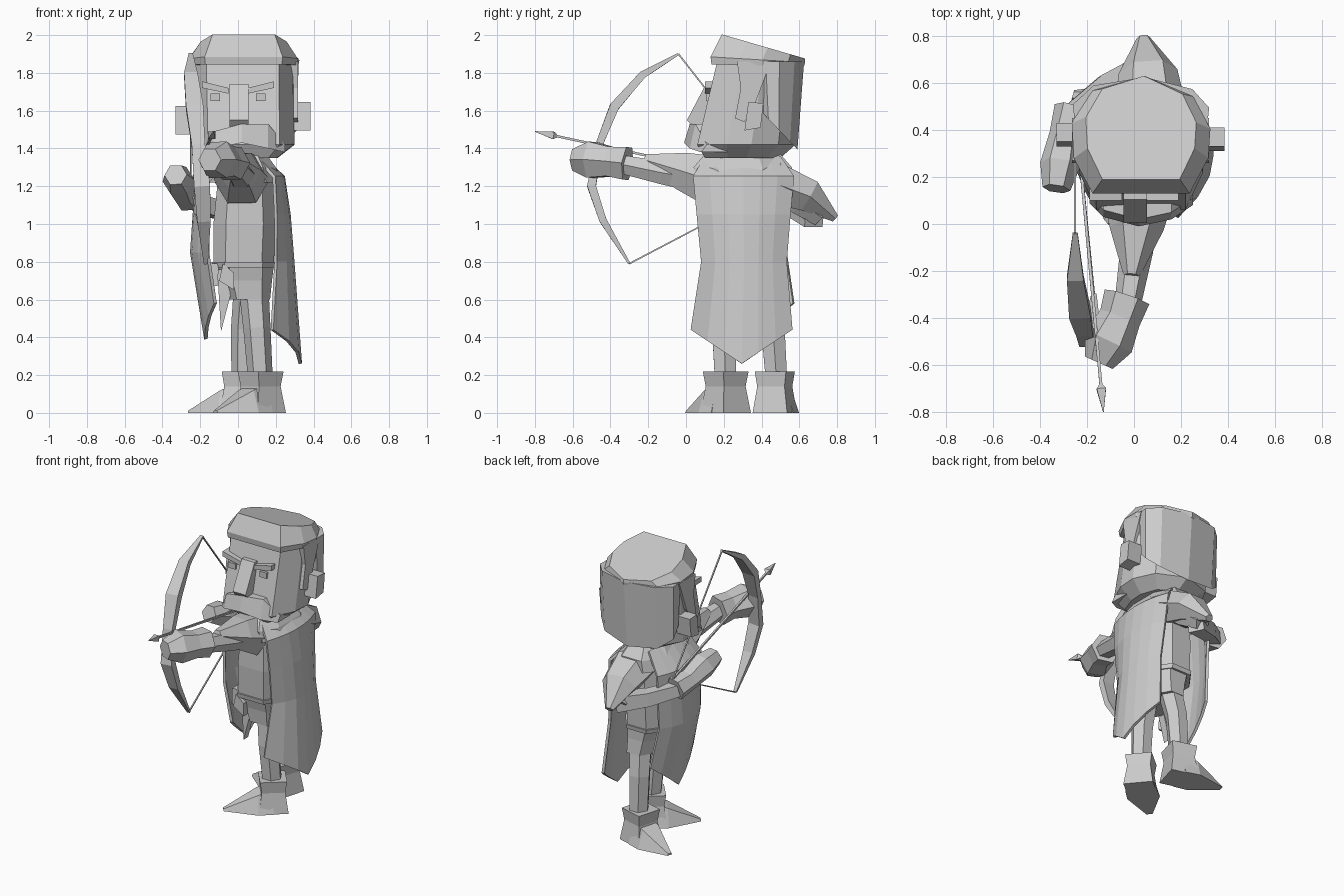
import bpy, bmesh, math
from mathutils import Vector

cube = bpy.data.objects.get("Cube")
if cube:
    bpy.data.objects.remove(cube, do_unlink=True)

clay = bpy.data.materials.new("plain grey")
clay.use_nodes = True
GREY = (0.6, 0.6, 0.6, 1)
clay.diffuse_color = GREY
clay.node_tree.nodes["Principled BSDF"].inputs["Base Color"].default_value = GREY

# Unit cross-sections: the body has a flat back, the head a ridged one
BODY = [(-0.6, -1), (0.6, -1), (1, -0.5), (1, 0.4), (0.45, 1), (-0.45, 1), (-1, 0.4), (-1, -0.5)]
HEAD = [(-0.7, -1), (0.7, -1), (0.97, -0.4), (1, 0.1), (0.75, 0.65),
        (0.05, 1), (-0.7, 0.75), (-1, 0.2), (-0.97, -0.4)]


def build(name, verts, faces):
    """Make a flat shaded object with outward normals."""
    mesh = bpy.data.meshes.new(name)
    bm = bmesh.new()
    points = [bm.verts.new(v) for v in verts]
    for face in faces:
        bm.faces.new([points[i] for i in face])
    bmesh.ops.recalc_face_normals(bm, faces=bm.faces)
    bm.to_mesh(mesh)
    bm.free()
    mesh.materials.append(clay)
    obj = bpy.data.objects.new(name, mesh)
    bpy.context.collection.objects.link(obj)
    return obj


def loft(name, rings):
    """Skin a closed body through rings with equal point counts."""
    n = len(rings[0])
    verts = [p for ring in rings for p in ring]
    faces = [(r * n + i, r * n + (i + 1) % n, (r + 1) * n + (i + 1) % n, (r + 1) * n + i)
             for r in range(len(rings) - 1) for i in range(n)]
    faces += [tuple(range(n)), tuple(range(len(verts) - n, len(verts)))]
    return build(name, verts, faces)


def ring(shape, z, cx, cy, rx, ry, tilt=0):
    """Scaled cross-section, optionally sloping from front to back."""
    return [(cx + rx * a, cy + ry * b, z + tilt * ry * b) for a, b in shape]


def stack(name, shape, rows):
    loft(name, [ring(shape, *row) for row in rows])


def tube(name, path, radii, sides=6, flat=1, ref=(1, 0, 0)):
    """Sweep a polygon of changing radius along a path."""
    path = [Vector(p) for p in path]
    rings = []
    for i, p in enumerate(path):
        d = (path[min(i + 1, len(path) - 1)] - path[max(i - 1, 0)]).normalized()
        a = d.cross(Vector(ref)).normalized()
        b = d.cross(a)
        turns = [2 * math.pi * (k + 0.5) / sides for k in range(sides)]
        rings.append([p + radii[i] * (a * flat * math.cos(t) + b * math.sin(t)) for t in turns])
    return loft(name, rings)


def prism(name, axis, outline, low, high):
    """Extrude a flat outline along the x or y axis."""
    def place(a, b, depth):
        return (depth, a, b) if axis == "x" else (a, depth, b)
    return loft(name, [[place(a, b, d) for a, b in outline] for d in (low, high)])


def sheet(name, rows, columns=6):
    """Curved cloth panel; each row: mid z, edge z, mid x, near x, far x, y from, y to."""
    verts, faces = [], []
    for zc, ze, xc, near, far, y0, y1 in rows:
        for i in range(columns + 1):
            t = 2 * i / columns - 1
            edge = near if t < 0 else far
            verts.append((xc + (edge - xc) * t * t, y0 + (y1 - y0) * (t + 1) / 2,
                          zc + (ze - zc) * abs(t)))
    n = columns + 1
    for r in range(len(rows) - 1):
        for i in range(columns):
            k = r * n + i
            faces.append((k, k + 1, k + n + 1, k + n))
    cloth = build(name, verts, faces)
    thick = cloth.modifiers.new("thickness", "SOLIDIFY")
    thick.thickness = 0.018
    thick.offset = 0


def boot(name, ankle, toe):
    """Flared shaft plus a pointed foot aimed at the toe."""
    c = Vector((*ankle, 0))
    u = Vector((*toe, 0)) - c
    length = u.length
    u.normalize()
    w = Vector((-u.y, u.x, 0))

    def square(z, r):
        return [c + (u * a + w * b) * r + Vector((0, 0, z))
                for a, b in ((1, 1), (1, -1), (-1, -1), (-1, 1))]
    loft(name + "_shaft", [square(0, 0.095), square(0.14, 0.075), square(0.22, 0.086)])

    def section(along, half, top):
        return [c + u * along + w * b + Vector((0, 0, z))
                for b, z in ((-half, 0), (half, 0), (half * 0.6, top), (-half * 0.6, top))]
    loft(name + "_toe", [section(0, 0.1, 0.16), section(0.1, 0.105, 0.12),
                         section(length, 0.02, 0.012)])


# Head and hair
stack("head", HEAD, [(1.35, 0.05, 0.3, 0.16, 0.2), (1.42, 0.03, 0.32, 0.27, 0.26),
                     (1.86, 0.025, 0.39, 0.275, 0.225)])
stack("hair_cap", HEAD, [(1.84, 0.03, 0.38, 0.29, 0.245, -0.02),
                         (1.87, 0.03, 0.38, 0.295, 0.25, -0.06),
                         (1.94, 0.03, 0.41, 0.235, 0.22, -0.29)])
stack("hair_back", HEAD, [(1.51, 0.03, 0.48, 0.285, 0.11, -1.05),
                          (1.86, 0.03, 0.48, 0.29, 0.145)])

# Ears, sideburns, eyes and slanted brows
for side, word, x, y, z in ((1, "left", 0.33, 0.36, 1.57), (-1, "right", -0.275, 0.38, 1.55)):
    prism(word + "_ear", "x", [(y - 0.05, z - 0.075), (y + 0.035, z - 0.06),
                               (y + 0.05, z + 0.07), (y - 0.03, z + 0.075)],
          x - 0.06 * side, x + 0.055 * side)
    prism(word + "_sideburn", "x", [(0.27, 1.86), (0.29, 1.72), (0.26, 1.56), (0.31, 1.54),
                                    (0.37, 1.65), (0.45, 1.86)],
          x - 0.1 * side, x - 0.012 * side)
    ex = 0.12 * side
    prism(word + "_eye", "y", [(ex - 0.026, 1.65), (ex + 0.026, 1.65),
                               (ex + 0.026, 1.69), (ex - 0.026, 1.69)], 0.105, 0.2)
    prism(word + "_brow", "y", [(0.05 * side, 1.69), (0.19 * side, 1.72),
                                (0.19 * side, 1.755), (0.05 * side, 1.72)], 0.1, 0.22)

# Nose, and moustache swept back at both ends
prism("nose", "x", [(0.005, 1.55), (0.04, 1.51), (0.16, 1.51), (0.18, 1.74), (0.105, 1.74)],
      -0.045, 0.055)
loft("moustache", [[(x, y, low), (x, y + 0.03, high), (x, 0.22, high), (x, 0.22, low)]
                   for x, y, low, high in ((-0.19, 0.09, 1.38, 1.41), (-0.13, 0.03, 1.4, 1.49),
                                           (0.02, -0.01, 1.43, 1.53), (0.16, 0.02, 1.4, 1.53),
                                           (0.25, 0.08, 1.38, 1.42))])

# Torso, belt, tunic skirt and pouches
stack("torso", BODY, [(0.79, 0.03, 0.3, 0.16, 0.2), (1.0, 0.035, 0.3, 0.165, 0.21),
                      (1.3, 0.04, 0.3, 0.14, 0.2)])
stack("belt", BODY, [(0.77, 0.03, 0.3, 0.165, 0.205), (0.8, 0.03, 0.3, 0.17, 0.21)])
stack("hips", BODY, [(0.6, 0.06, 0.32, 0.11, 0.18), (0.7, 0.05, 0.31, 0.13, 0.18),
                     (0.78, 0.04, 0.3, 0.15, 0.19)])
prism("front_pouch", "y", [(-0.1, 0.7), (-0.02, 0.65), (-0.02, 0.74), (-0.08, 0.79)], 0.09, 0.22)
prism("side_pouch", "y", [(-0.15, 0.68), (-0.11, 0.67), (-0.1, 0.79), (-0.15, 0.79)], 0.15, 0.3)
prism("hanging_tassel", "y", [(-0.09, 0.43), (-0.04, 0.62), (-0.06, 0.76), (-0.11, 0.76)],
      0.19, 0.24)

# Legs and boots
LEG = (0.08, 0.072, 0.065)
tube("left_leg", [(0.08, 0.22, 0.7), (0.1, 0.2, 0.45), (0.12, 0.21, 0.16)], LEG)
tube("right_leg", [(0.06, 0.41, 0.7), (0.035, 0.46, 0.45), (0.03, 0.48, 0.16)], LEG)
boot("left_boot", (0.12, 0.21), (-0.12, 0.01))
boot("right_boot", (0.02, 0.47), (-0.26, 0.55))

# Poncho: shoulder yoke, hanging panels and sleeves
stack("poncho_yoke", BODY, [(1.22, 0.03, 0.31, 0.2, 0.25), (1.3, 0.03, 0.3, 0.17, 0.26),
                            (1.37, 0.03, 0.3, 0.12, 0.2)])
sheet("poncho_back_panel", [(1.36, 1.35, 0.12, 0.1, 0.1, 0.1, 0.5),
                            (1.25, 1.25, 0.24, 0.19, 0.19, 0.04, 0.57),
                            (1.05, 1.05, 0.27, 0.2, 0.2, 0.06, 0.55),
                            (0.8, 0.8, 0.29, 0.2, 0.22, 0.085, 0.53),
                            (0.26, 0.44, 0.33, 0.18, 0.25, 0.03, 0.56)])
sheet("poncho_front_panel", [(1.36, 1.35, -0.08, -0.06, -0.06, 0.1, 0.5),
                             (1.22, 1.22, -0.22, -0.16, -0.16, 0.07, 0.55),
                             (0.85, 0.85, -0.245, -0.16, -0.16, 0.08, 0.53),
                             (0.39, 0.58, -0.17, -0.12, -0.12, 0.1, 0.57)])
tube("left_sleeve", [(0.02, 0.12, 1.235), (0.01, -0.02, 1.28), (-0.01, -0.22, 1.34)],
     (0.15, 0.115, 0.035))
tube("right_sleeve", [(0.07, 0.46, 1.22), (0.06, 0.65, 1.15), (0.04, 0.79, 1.03)],
     (0.16, 0.125, 0.03), flat=0.8)

# Arms and gauntlets
tube("left_arm", [(0.03, 0.12, 1.23), (0.01, -0.12, 1.27), (-0.03, -0.36, 1.32)],
     (0.09, 0.07, 0.055))
tube("left_gauntlet", [(-0.03, -0.31, 1.32), (-0.06, -0.4, 1.33), (-0.11, -0.5, 1.34),
                       (-0.15, -0.59, 1.34)], (0.1, 0.09, 0.11, 0.065))
tube("right_upper_arm", [(0.1, 0.48, 1.22), (0.06, 0.6, 1.12), (0.03, 0.71, 1.04)],
     (0.09, 0.08, 0.06))
tube("right_forearm", [(0.06, 0.68, 1.035), (-0.12, 0.59, 1.08), (-0.27, 0.47, 1.135)],
     (0.075, 0.065, 0.055), 4, ref=(0, 0, 1))
tube("right_gauntlet", [(-0.26, 0.49, 1.14), (-0.29, 0.38, 1.17), (-0.315, 0.25, 1.23),
                        (-0.33, 0.15, 1.26)], (0.08, 0.07, 0.085, 0.06))

# Bow, string and arrow
upper_tip, lower_tip, nock = (-0.25, -0.04, 1.9), (-0.17, -0.3, 0.79), (-0.25, 0.5, 1.21)
tube("bow", [upper_tip, (-0.25, -0.23, 1.79), (-0.23, -0.38, 1.62), (-0.21, -0.46, 1.42),
             (-0.19, -0.5, 1.2), (-0.18, -0.44, 1.02), lower_tip],
     (0.015, 0.05, 0.065, 0.05, 0.06, 0.05, 0.015), 4, 0.55)
tube("bow_string", [upper_tip, nock, lower_tip], (0.006, 0.006, 0.006), 4)
arrow_tip = Vector((-0.13, -0.8, 1.49))
shaft = Vector(nock) - arrow_tip
tube("arrow_shaft", [nock, arrow_tip + shaft * 0.07], (0.009, 0.009), 4)
tube("arrow_head", [arrow_tip + shaft * s for s in (0, 0.075, 0.09)], (0.002, 0.028, 0.01), 4)
